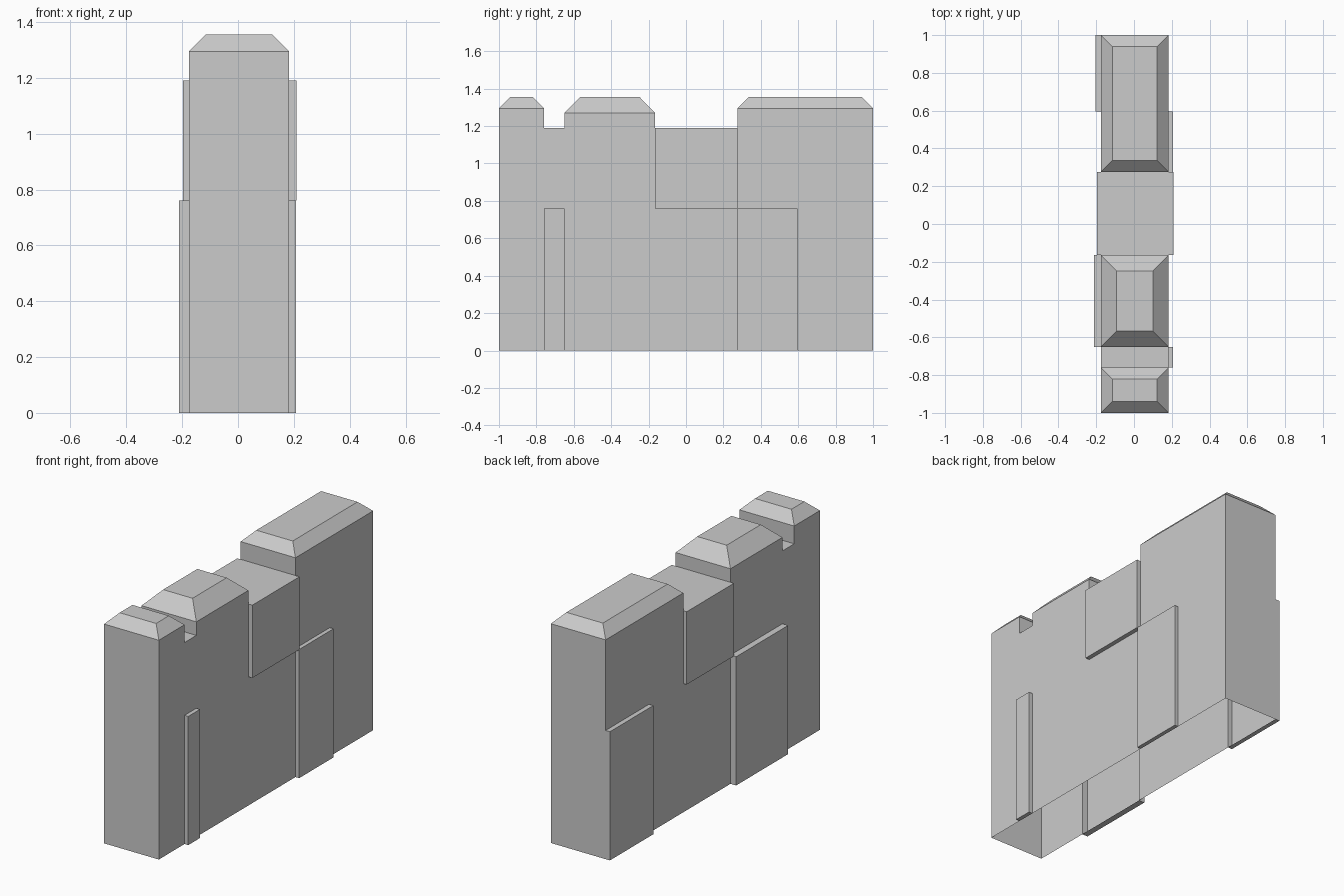
import bpy, bmesh
from mathutils import Vector

if "Cube" in bpy.data.objects:
    bpy.data.objects.remove(bpy.data.objects["Cube"])

X0, X1 = -0.175, 0.183           # main wall thickness
LEDGE, NOTCH, PEAK = 0.76, 1.19, 1.355

# wall bays along y: start, end, shoulder height
bays = [(-1.0, -0.76, 1.295), (-0.76, -0.65, NOTCH), (-0.65, -0.165, 1.27),
        (-0.165, 0.275, NOTCH), (0.275, 0.595, 1.295), (0.595, 1.0, 1.295)]

bm = bmesh.new()

# side elevation as a sheet of cells
for y0, y1, top in bays:
    levels = [0, LEDGE, NOTCH] + ([top] if top > NOTCH else [])
    for z0, z1 in zip(levels, levels[1:]):
        bm.faces.new([bm.verts.new((X0, y, z))
                      for y, z in ((y0, z0), (y1, z0), (y1, z1), (y0, z1))])
bmesh.ops.remove_doubles(bm, verts=bm.verts[:], dist=1e-5)

# thicken the sheet into the wall
res = bmesh.ops.extrude_face_region(bm, geom=bm.faces[:])
moved = [g for g in res["geom"] if isinstance(g, bmesh.types.BMVert)]
bmesh.ops.translate(bm, verts=moved, vec=(X1 - X0, 0, 0))
bmesh.ops.recalc_face_normals(bm, faces=bm.faces[:])


def face_at(x, y, z):
    p = Vector((x, y, z))
    return min(bm.faces, key=lambda f: (f.calc_center_median() - p).length)


def raise_panel(bay, z0, z1, x_from, x_to):
    y0, y1, _ = bays[bay]
    f = face_at(x_from, (y0 + y1) / 2, (z0 + z1) / 2)
    new = bmesh.ops.extrude_discrete_faces(bm, faces=[f])["faces"][0]
    for v in new.verts:
        v.co.x = x_to


def chamfer_cap(bay_ids, inset):
    mid = (X0 + X1) / 2
    tops = [face_at(mid, (bays[i][0] + bays[i][1]) / 2, bays[i][2]) for i in bay_ids]
    bmesh.ops.inset_region(bm, faces=tops, thickness=inset, use_even_offset=True)
    for v in {v for f in tops for v in f.verts}:
        v.co.z = PEAK


# chamfered caps on the tall bays
chamfer_cap([0], 0.06)
chamfer_cap([2], 0.083)
chamfer_cap([4, 5], 0.06)

# raised panels: lower right, lower left, and both sides of the upper middle
raise_panel(1, 0, LEDGE, X1, 0.207)
raise_panel(4, 0, LEDGE, X1, 0.207)
raise_panel(2, 0, LEDGE, X0, -0.212)
raise_panel(5, 0, LEDGE, X0, -0.203)
raise_panel(3, LEDGE, NOTCH, X0, -0.197)
raise_panel(3, LEDGE, NOTCH, X1, 0.209)

# open underside; the thin panel undersides stay
floor = [f for f in bm.faces if all(v.co.z < 1e-4 for v in f.verts)
         and max(v.co.x for v in f.verts) - min(v.co.x for v in f.verts) > 0.3]
bmesh.ops.delete(bm, geom=floor, context='FACES')

mesh = bpy.data.meshes.new("wall")
bm.to_mesh(mesh)
bm.free()
wall = bpy.data.objects.new("wall", mesh)
bpy.context.collection.objects.link(wall)
